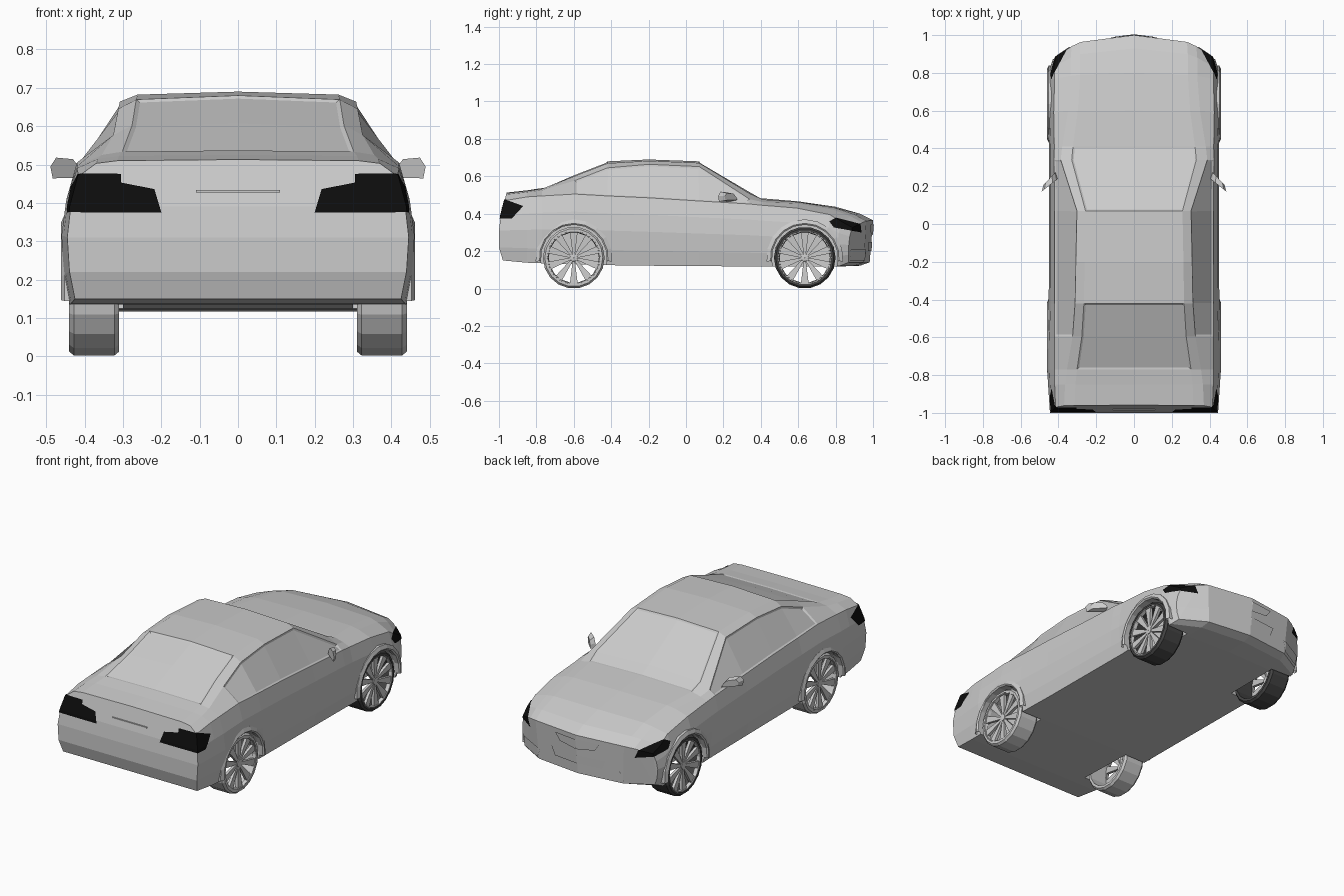
import bpy, bmesh
from math import sin, cos, pi
from mathutils import Vector, Matrix

if "Cube" in bpy.data.objects:
    bpy.data.objects.remove(bpy.data.objects["Cube"])


def add(name, bm, mat=None, normals=True):
    if normals:
        bmesh.ops.recalc_face_normals(bm, faces=bm.faces[:])
    me = bpy.data.meshes.new(name)
    bm.to_mesh(me)
    ob = bpy.data.objects.new(name, me)
    bpy.context.collection.objects.link(ob)
    if mat:
        me.materials.append(mat)
    return ob


def mirror_x(ob):
    m = ob.modifiers.new("mirror", 'MIRROR')
    m.use_mirror_merge = False


def material(name, v):
    m = bpy.data.materials.new(name)
    m.diffuse_color = (v, v, v, 1)
    m.use_nodes = True
    m.node_tree.nodes["Principled BSDF"].inputs["Base Color"].default_value = m.diffuse_color
    return m


black = material("light_black", 0.004)
dark = material("tyre_dark", 0.06)

# Body stations: y, bottom, belt z, roof edge z, top z, belt x, roof edge x, half width, plan bow
stations = [
    (-1.00, .150, .470, .503, .513, .415, .370, .445, 0),
    (-.85, .138, .490, .515, .525, .420, .365, .455, 0),
    (-.77, .135, .495, .525, .537, .420, .355, .460, 0),
    (-.595, .130, .505, .577, .612, .420, .325, .458, 0),
    (-.42, .125, .495, .645, .680, .420, .312, .452, 0),
    (-.20, .122, .485, .664, .690, .420, .308, .450, 0),
    (.07, .120, .468, .652, .680, .420, .302, .450, 0),
    (.34, .118, .452, .478, .521, .423, .388, .450, 0),
    (.41, .117, .445, .462, .482, .422, .380, .450, 0),
    (.60, .117, .430, .455, .466, .425, .350, .457, .01),
    (.80, .117, .395, .422, .437, .420, .335, .457, .04),
    (.93, .122, .355, .386, .400, .420, .335, .450, .12),
    (1.0, .140, .325, .352, .365, .410, .330, .430, .13),
]


def section(y, zb, zl, ze, zt, xl, xe, w, bow):
    h = zl - zb
    pts = [(0, zb), (.62 * w, zb), (.955 * w, zb), (.987 * w, zb + .22 * h),
           (w, zb + .5 * h), (w - .3 * (w - xl), zb + .75 * h), (xl, zl),
           (xe, ze), (.85 * xe, zt - .3 * (zt - ze)), (0, zt)]
    out = []
    for x, z in pts:
        yy = y - bow * (x / w) ** 3
        if y < -.99:                              # leaning tail panel
            yy += .25 * max(0, z - .35) + .3 * max(0, .22 - z)
        if y > .99:                               # tucked chin
            yy -= .3 * max(0, .2 - z)
        out.append((x, yy, z))
    return out


# Body shell: half loft, capped, mirrored, with recessed glass
bm = bmesh.new()
rings = [[bm.verts.new(p) for p in section(*s)] for s in stations]
for k in range(len(rings) - 1):
    a, b = rings[k], rings[k + 1]
    for i in range(9):
        f = bm.faces.new((a[i], a[i + 1], b[i + 1], b[i]))
        if i == 6 and 3 <= k <= 6:
            f.material_index = 1
        elif i == 8 and k in (6, 7):
            f.material_index = 2
        elif i == 8 and k in (2, 3):
            f.material_index = 3
r = rings[0]
c = {i: bm.verts.new((0, r[i].co.y, r[i].co.z)) for i in (3, 4, 5, 6)}
bm.faces.new((r[0], r[1], r[2], r[3], c[3]))
for i in (3, 4, 5):
    bm.faces.new((c[i], r[i], r[i + 1], c[i + 1]))
bm.faces.new((c[6], r[6], r[7], r[8], r[9]))
r = rings[-1]
for ids in ((0, 1, 8, 9), (1, 2, 7, 8), (2, 3, 6, 7), (3, 4, 5, 6)):
    bm.faces.new([r[i] for i in ids])
bmesh.ops.mirror(bm, geom=bm.verts[:] + bm.edges[:] + bm.faces[:],
                 matrix=Matrix(), merge_dist=1e-4, axis='X')
bmesh.ops.remove_doubles(bm, verts=bm.verts[:], dist=1e-4)
bmesh.ops.recalc_face_normals(bm, faces=bm.faces[:])
for tag in (1, 2, 3):
    glass = [f for f in bm.faces if f.material_index == tag]
    bmesh.ops.inset_region(bm, faces=glass, thickness=.010, depth=-.005, use_even_offset=True)
for f in bm.faces:
    f.material_index = 0
bm.normal_update()
shell = bm.copy()
body = add("car_body", bm)


# Patches: pieces of the shell cut out by a convex outline and lifted slightly
def patch(name, poly, axis, limit, mat=None, lift=.004):
    p = shell.copy()
    to3 = (lambda u, v: Vector((0, u, v))) if axis == 'x' else (lambda u, v: Vector((u, 0, v)))
    pts = [to3(*q) for q in poly]
    mid = sum(pts, Vector()) / len(pts)
    planes = [limit]
    for a, b in zip(pts, pts[1:] + pts[:1]):
        d = b - a
        n = to3(d.z, -(d.y if axis == 'x' else d.x))
        planes.append((a, n if n.dot(mid - a) < 0 else -n))
    for co, no in planes:
        bmesh.ops.bisect_plane(p, geom=p.verts[:] + p.edges[:] + p.faces[:],
                               plane_co=co, plane_no=no, clear_outer=True)
    p.normal_update()
    for v in p.verts:
        v.co += v.normal * lift
    mirror_x(add(name, p, mat, False))


outer = lambda x: (Vector((x, 0, 0)), Vector((-1, 0, 0)))
rear = (Vector((0, -.9, 0)), Vector((0, 1, 0)))
nose = (Vector((0, .8, 0)), Vector((0, -1, 0)))
patch("tail_light_outer", [(-1.02, .375), (-.93, .375), (-.87, .44), (-.96, .472), (-1.02, .492)],
      'x', outer(.305), black)
patch("tail_light_inner", [(.2, .375), (.305, .375), (.305, .452), (.218, .435)], 'y', rear, black)
patch("headlight", [(.765, .358), (.80, .376), (.93, .345), (.935, .30), (.79, .325)],
      'x', outer(.27), black)
patch("upper_grille", [(0, .285), (.11, .30), (.14, .342), (0, .342)], 'y', nose, None, .006)
patch("lower_intake", [(0, .20), (.15, .20), (.17, .25), (0, .25)], 'y', nose, None, .005)
patch("fog_light_surround", [(.27, .15), (.41, .15), (.41, .21), (.25, .21)], 'y', nose, None, .006)

# Boot handle strip
bm = bmesh.new()
bmesh.ops.create_cube(bm, size=1, matrix=Matrix.LocRotScale(
    Vector((0, -.98, .43)), None, Vector((.22, .012, .006))))
add("boot_handle", bm)


# Wheels, wells and arch lips
def spin_profile(bm, prof, cy, cz, n, start=0, end=2 * pi, closed=True):
    full = end - start > 6.28
    loops = []
    for k in range(n if full else n + 1):
        t = start + (end - start) * k / n
        loops.append([bm.verts.new((x, cy + q * cos(t), cz + q * sin(t))) for x, q in prof])
    m = len(prof)
    for k in range(n):
        a, b = loops[k], loops[(k + 1) % len(loops)]
        for i in range(m if closed else m - 1):
            j = (i + 1) % m
            bm.faces.new((a[i], a[j], b[j], b[i]))


R = .165
for label, cy, tyre_mat in (("rear", -.60, None), ("front", .635, dark)):
    bm = bmesh.new()
    spin_profile(bm, [(.31, .14), (.31, .155), (.322, R), (.428, R), (.44, .155), (.44, .143), (.425, .14)],
                 cy, R, 18)
    mirror_x(add(label + "_tyre", bm, tyre_mat))

    bm = bmesh.new()
    spin_profile(bm, [(.42, .134), (.438, .138), (.438, .146), (.42, .144)], cy, R, 18)
    spin_profile(bm, [(.405, .001), (.405, .024), (.43, .020), (.432, .001)], cy, R, 10)
    for k in range(10):                           # tapered spokes
        t = 2 * pi * k / 10 + pi / 10
        vs = []
        for x0, x1, q, w in ((.41, .426, .016, .006), (.418, .434, .140, .021)):
            for x, s in ((x0, -1), (x0, 1), (x1, 1), (x1, -1)):
                vs.append(bm.verts.new((x, cy + q * cos(t) - s * w * sin(t),
                                        R + q * sin(t) + s * w * cos(t))))
        for i in range(4):
            j = (i + 1) % 4
            bm.faces.new((vs[i], vs[j], vs[j + 4], vs[i + 4]))
        bm.faces.new(vs[:4])
        bm.faces.new(vs[4:])
    mirror_x(add(label + "_rim", bm))

    bm = bmesh.new()
    spin_profile(bm, [(.43, .176), (.455, .176), (.461, .184), (.452, .205), (.43, .205)],
                 cy, R, 10, -.1, pi + .1)
    mirror_x(add(label + "_arch_lip", bm))

    for s in (-1, 1):                             # wheel well cutters
        bm = bmesh.new()
        bmesh.ops.create_cone(bm, cap_ends=True, segments=20, radius1=.178, radius2=.178, depth=.3,
                              matrix=Matrix.Translation((s * .45, cy, R)) @ Matrix.Rotation(pi / 2, 4, 'Y'))
        cut = add(label + "_well_cutter", bm)
        cut.hide_render = True
        cut.hide_viewport = True
        m = body.modifiers.new("well", 'BOOLEAN')
        m.operation = 'DIFFERENCE'
        m.solver = 'EXACT'
        m.object = cut

# Door mirrors
bm = bmesh.new()
prof = [(.405, .466), (.483, .464), (.489, .495), (.474, .518), (.43, .514), (.412, .49)]
mid = Vector((.45, .49))
back = [bm.verts.new((x, .235 - .8 * (x - .41), z)) for x, z in prof]
front = [bm.verts.new((mid.x + .75 * (x - mid.x), .27 - .8 * (x - .41), mid.y + .7 * (z - mid.y)))
         for x, z in prof]
bm.faces.new(back)
bm.faces.new(front)
for i in range(6):
    j = (i + 1) % 6
    bm.faces.new((back[i], back[j], front[j], front[i]))
mirror_x(add("door_mirror", bm))
